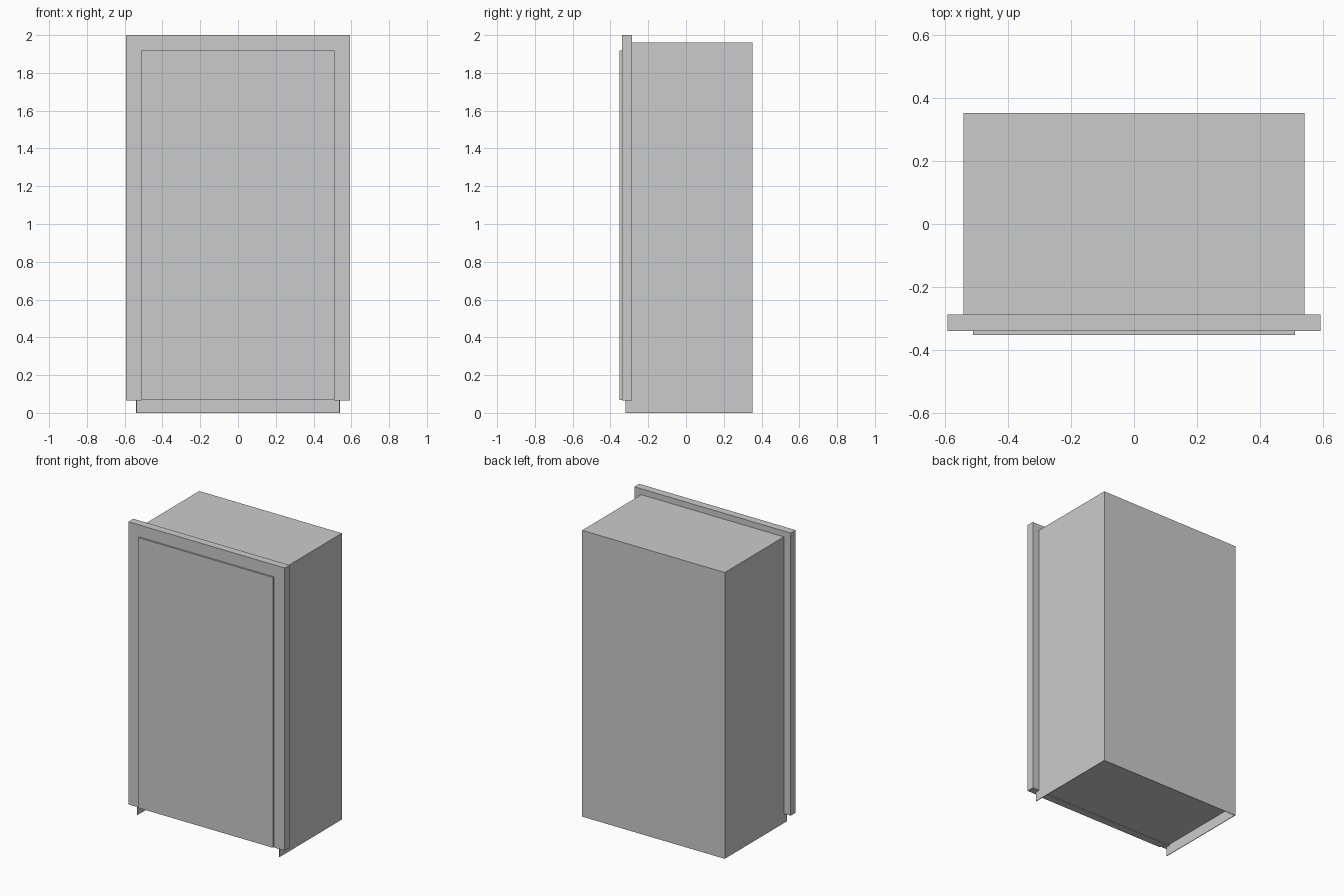
import bpy

if "Cube" in bpy.data.objects:
    bpy.data.objects.remove(bpy.data.objects["Cube"])


def box(name, x0, x1, y0, y1, z0, z1):
    bpy.ops.mesh.primitive_cube_add(size=1)
    ob = bpy.context.object
    ob.name = name
    ob.data.name = name
    for v in ob.data.vertices:
        v.co = (x1 if v.co.x > 0 else x0,
                y1 if v.co.y > 0 else y0,
                z1 if v.co.z > 0 else z0)
    return ob


HALF = 0.54      # half width of the cabinet body
BACK = 0.352     # rear face
FLOOR = 0.072    # underside of the raised floor
SHEET = 0.004    # thickness of the sheet walls

# Cabinet body with a raised floor
box("cabinet_body", -HALF + SHEET, HALF - SHEET, -0.32, BACK - SHEET, FLOOR, 1.956)

# Thin walls that carry on down to the ground; the front stays open
box("back_wall", -HALF, HALF, BACK - SHEET, BACK, 0, 1.96)
box("top_sheet", -HALF, HALF, -0.32, BACK - SHEET, 1.956, 1.96)

for side, s in (("left", -1), ("right", 1)):
    wall = sorted((s * (HALF - SHEET), s * HALF))
    box(side + "_side_wall", *wall, -0.32, BACK - SHEET, 0, 1.956)
    # Upright of the front frame
    post = sorted((s * 0.51, s * 0.592))
    box(side + "_frame_post", *post, -0.34, -0.287, 0.065, 2.0)

# Front frame top rail and the door standing slightly proud
box("frame_top_rail", -0.51, 0.51, -0.34, -0.287, 1.918, 2.0)
box("door_panel", -0.51, 0.51, -0.352, -0.30, 0.068, 1.918)
